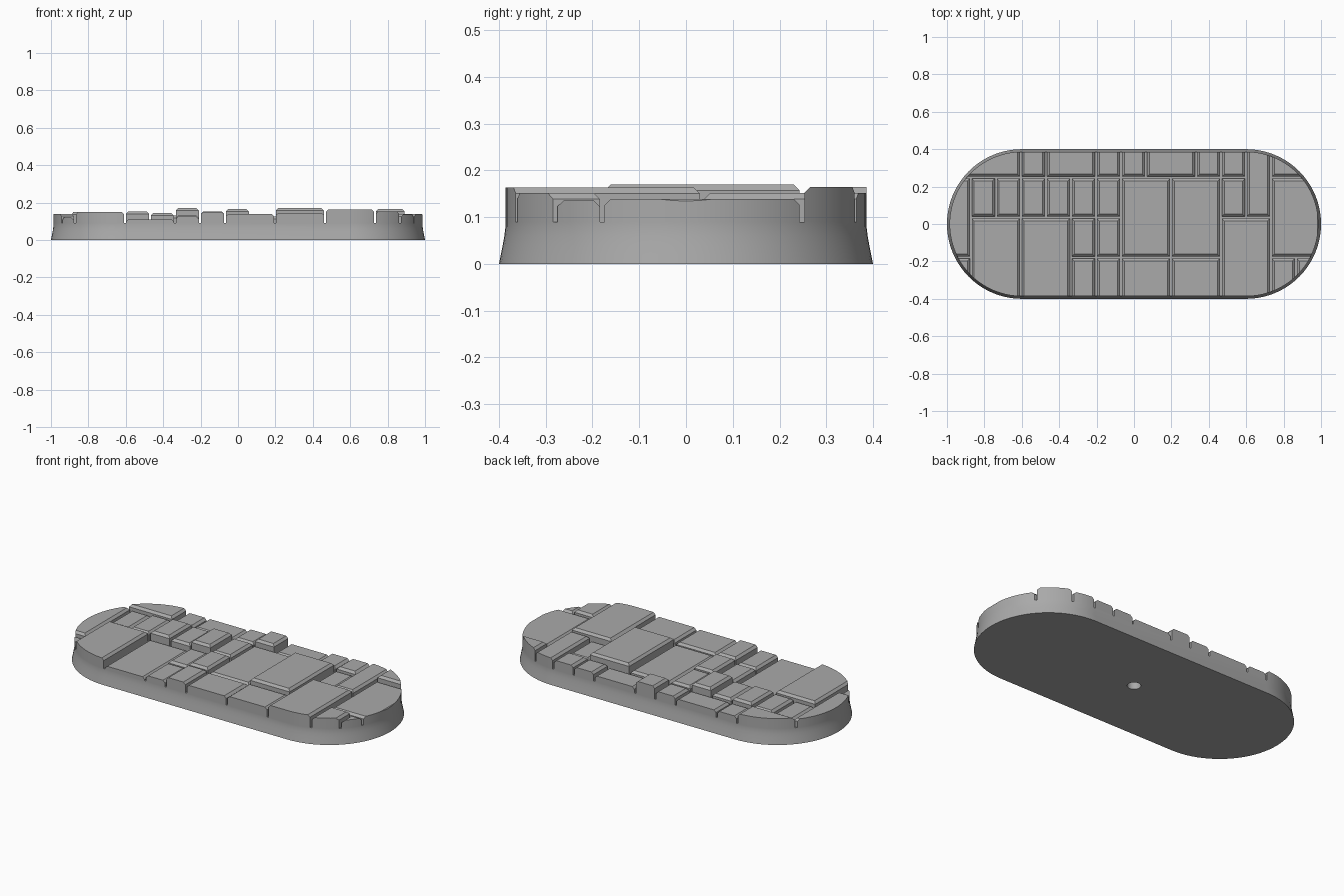
import bpy
import bmesh
import math

if "Cube" in bpy.data.objects:
    bpy.data.objects.remove(bpy.data.objects["Cube"], do_unlink=True)

HALF_STRAIGHT = 0.6      # straight half length between the round ends
WALL = 0.386             # radius of the upper wall
FLOOR = 0.09             # height of the groove floor
GAP = 0.005              # half width of a groove
BEVEL = 0.013            # chamfer on the slab edges
CELL_X, CELL_Y = 0.1337, 0.2135

stone = bpy.data.materials.new("stone grey")
stone.use_nodes = True
grey = (0.4, 0.4, 0.4, 1)
stone.diffuse_color = grey
stone.node_tree.nodes["Principled BSDF"].inputs["Base Color"].default_value = grey


def make_object(name, bm):
    bmesh.ops.recalc_face_normals(bm, faces=bm.faces)
    mesh = bpy.data.meshes.new(name)
    bm.to_mesh(mesh)
    bm.free()
    mesh.materials.append(stone)
    obj = bpy.data.objects.new(name, mesh)
    bpy.context.collection.objects.link(obj)
    return obj


def stadium(radius, steps=40):
    """Outline with two round ends."""
    points = []
    for side in (1, -1):
        for i in range(steps + 1):
            a = math.pi * (i / steps - 0.5)
            points.append((side * (HALF_STRAIGHT + radius * math.cos(a)),
                           side * radius * math.sin(a)))
    return points


def loft(bm, profile):
    """Stack stadium outlines of (radius, height) and cap both ends."""
    rings = [[bm.verts.new((x, y, z)) for x, y in stadium(r)] for r, z in profile]
    for low, high in zip(rings, rings[1:]):
        for i in range(len(low)):
            j = (i + 1) % len(low)
            bm.faces.new((low[i], low[j], high[j], high[i]))
    bm.faces.new(rings[0][::-1])
    bm.faces.new(rings[-1])


def add_slab(bm, x0, x1, y0, y1, top):
    """Box with a chamfer round its upper edge."""
    rings = []
    for inset, z in ((0, FLOOR), (0, top - BEVEL), (BEVEL, top)):
        a, b, c, d = x0 + inset, x1 - inset, y0 + inset, y1 - inset
        rings.append([bm.verts.new((x, y, z)) for x, y in ((a, c), (b, c), (b, d), (a, d))])
    for low, high in zip(rings, rings[1:]):
        for i in range(4):
            j = (i + 1) % 4
            bm.faces.new((low[i], low[j], high[j], high[i]))
    bm.faces.new(rings[0][::-1])
    bm.faces.new(rings[-1])


def apply_boolean(obj, cutter, operation):
    cutter.hide_render = True
    mod = obj.modifiers.new("cut", "BOOLEAN")
    mod.operation = operation
    mod.solver = "EXACT"
    mod.object = cutter
    graph = bpy.context.evaluated_depsgraph_get()
    result = bpy.data.meshes.new_from_object(obj.evaluated_get(graph))
    obj.modifiers.clear()
    obj.data = result
    bpy.data.objects.remove(cutter, do_unlink=True)


# Flared plinth
bm = bmesh.new()
loft(bm, [(0.4, 0), (0.396, 0.02), (0.392, 0.04), (0.3885, 0.06), (WALL, 0.08), (WALL, FLOOR)])
plinth = make_object("plinth", bm)

# Round socket under the plinth
bm = bmesh.new()
bmesh.ops.create_cone(bm, cap_ends=True, segments=32, radius1=0.037, radius2=0.037, depth=0.1)
apply_boolean(plinth, make_object("socket_cutter", bm), "DIFFERENCE")

# Paving slabs by row span: first column, last column, height
paving = {
    "A": [(0, 3, .15), (3, 4, .13), (4, 6, .13), (6, 7, .14), (7, 8, .165),
          (8, 10, .125), (10, 11, .14), (11, 12, .145), (13, 15, .165)],
    "AB": [(12, 13, .152)],
    "B": [(1, 2, .13), (2, 3, .14), (3, 4, .153), (4, 5, .143), (5, 6, .17),
          (6, 7, .145), (11, 12, .13)],
    "BC": [(0, 1, .14), (7, 9, .135), (9, 11, .17), (13, 15, .139)],
    "C": [(5, 6, .13), (6, 7, .153)],
    "CD": [(1, 3, .15), (3, 5, .11), (11, 13, .164)],
    "D": [(0, 1, .12), (5, 6, .125), (6, 7, .15), (7, 9, .14), (9, 11, .145),
          (13, 14, .152), (14, 15, .136)],
}


def column_edge(i):
    return (i - 7) * CELL_X - 0.07


def row_edge(i):
    return -0.5 if i == 4 else 0.4615 - i * CELL_Y


bm = bmesh.new()
for rows, slabs in paving.items():
    y1 = row_edge("ABCD".index(rows[0])) - GAP
    y0 = row_edge("ABCD".index(rows[-1]) + 1) + GAP
    for first, last, top in slabs:
        add_slab(bm, column_edge(first) + GAP, column_edge(last) - GAP, y0, y1, top)
slabs = make_object("paving_slabs", bm)

# Trim the slabs to the round-ended outline
bm = bmesh.new()
loft(bm, [(WALL, 0), (WALL, 0.3)])
apply_boolean(slabs, make_object("outline_cutter", bm), "INTERSECT")

# Smooth curved walls, keep chamfers crisp
bpy.ops.object.select_all(action="DESELECT")
for obj in (plinth, slabs):
    obj.select_set(True)
bpy.context.view_layer.objects.active = plinth
bpy.ops.object.shade_smooth_by_angle(angle=math.radians(25))
